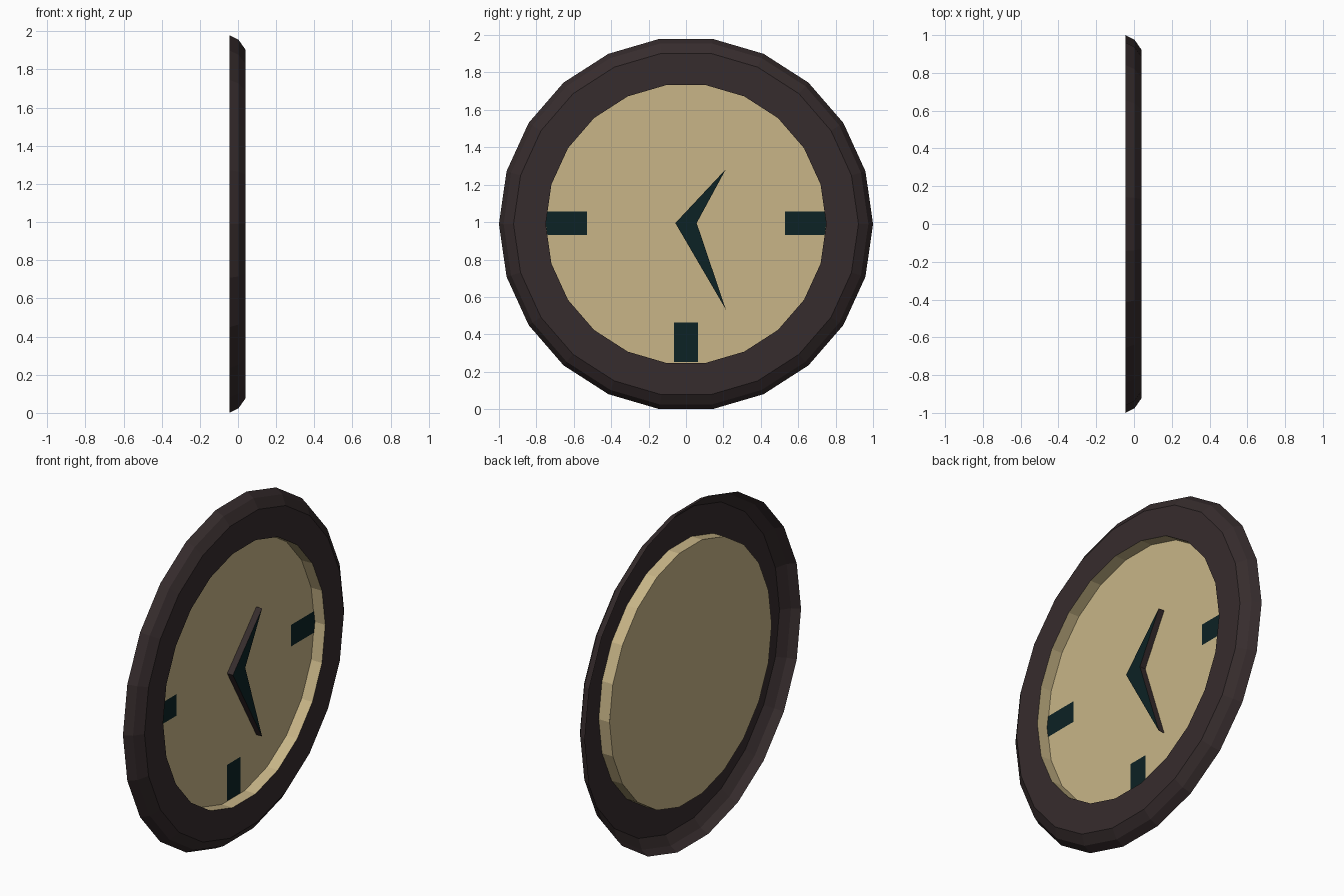
import bpy
import math

if "Cube" in bpy.data.objects:
    bpy.data.objects.remove(bpy.data.objects["Cube"])

SIDES = 22
CZ = 0.99          # height of the clock centre
FACE_X = -0.03     # depth of the dial


def material(name, rgb):
    m = bpy.data.materials.new(name)
    m.diffuse_color = (*rgb, 1.0)
    m.use_nodes = True
    m.node_tree.nodes["Principled BSDF"].inputs["Base Color"].default_value = m.diffuse_color
    return m


BROWN = material("dark_brown", (0.037, 0.025, 0.026))
TAN = material("tan", (0.578, 0.462, 0.242))
TEAL = material("dark_teal", (0.0037, 0.016, 0.018))


def add_object(name, verts, faces, mats, rule=None):
    mesh = bpy.data.meshes.new(name)
    mesh.from_pydata(verts, [], faces)
    for m in mats:
        mesh.materials.append(m)
    if rule:
        for p in mesh.polygons:
            p.material_index = rule(p)
    mesh.update()
    obj = bpy.data.objects.new(name, mesh)
    bpy.context.collection.objects.link(obj)
    return obj


def lathe(name, profile, mat, cap=False):
    """Spin (x, radius) points round the x axis; cap closes the last ring."""
    verts = []
    for x, r in profile:
        for j in range(SIDES):
            t = 2 * math.pi * j / SIDES
            verts.append((x, r * math.cos(t), CZ + r * math.sin(t)))
    faces = []
    for i in range(len(profile) - 1):
        for j in range(SIDES):
            k = (j + 1) % SIDES
            faces.append((i * SIDES + j, i * SIDES + k,
                          (i + 1) * SIDES + k, (i + 1) * SIDES + j))
    if cap:
        base = (len(profile) - 1) * SIDES
        faces.append(tuple(range(base, base + SIDES)))
    return add_object(name, verts, faces, [mat])


# Bevelled rim, hollow at the back
lathe("rim", [(-0.045, 1.0), (0.003, 0.975), (0.04, 0.922), (0.04, 0.75)], BROWN)

# Recessed dial with its side wall
lathe("dial", [(0.04, 0.75), (FACE_X, 0.75)], TAN, cap=True)

# Three hour marks: painted plates following the dial's edge
mark = [(0.53, -0.063), (0.741, -0.063), (0.75, 0), (0.741, 0.063), (0.53, 0.063)]
bottom = [(0.53, -0.063), (0.742, -0.063), (0.742, 0.063), (0.53, 0.063)]
for name, pts, angle in (("mark_right", mark, 0), ("mark_left", mark, math.pi),
                         ("mark_bottom", bottom, -math.pi / 2)):
    c, s = math.cos(angle), math.sin(angle)
    verts = [(FACE_X + 0.003, u * c - v * s, CZ + 0.003 + u * s + v * c) for u, v in pts]
    add_object(name, verts, [tuple(range(len(pts)))], [TEAL])

# Hands: one raised arrow shape, teal front and brown sides
outline = [(-0.057, 0.995), (0.213, 0.533), (0.057, 0.995), (0.213, 1.283)]
n = len(outline)
verts = [(x, y, z) for x in (FACE_X, 0.007) for y, z in outline]
faces = [(i, (i + 1) % n, n + (i + 1) % n, n + i) for i in range(n)]
faces += [(n, n + 1, n + 2), (n, n + 2, n + 3)]
add_object("hands", verts, faces, [BROWN, TEAL],
           lambda p: 1 if abs(p.normal.x) > 0.9 else 0)
